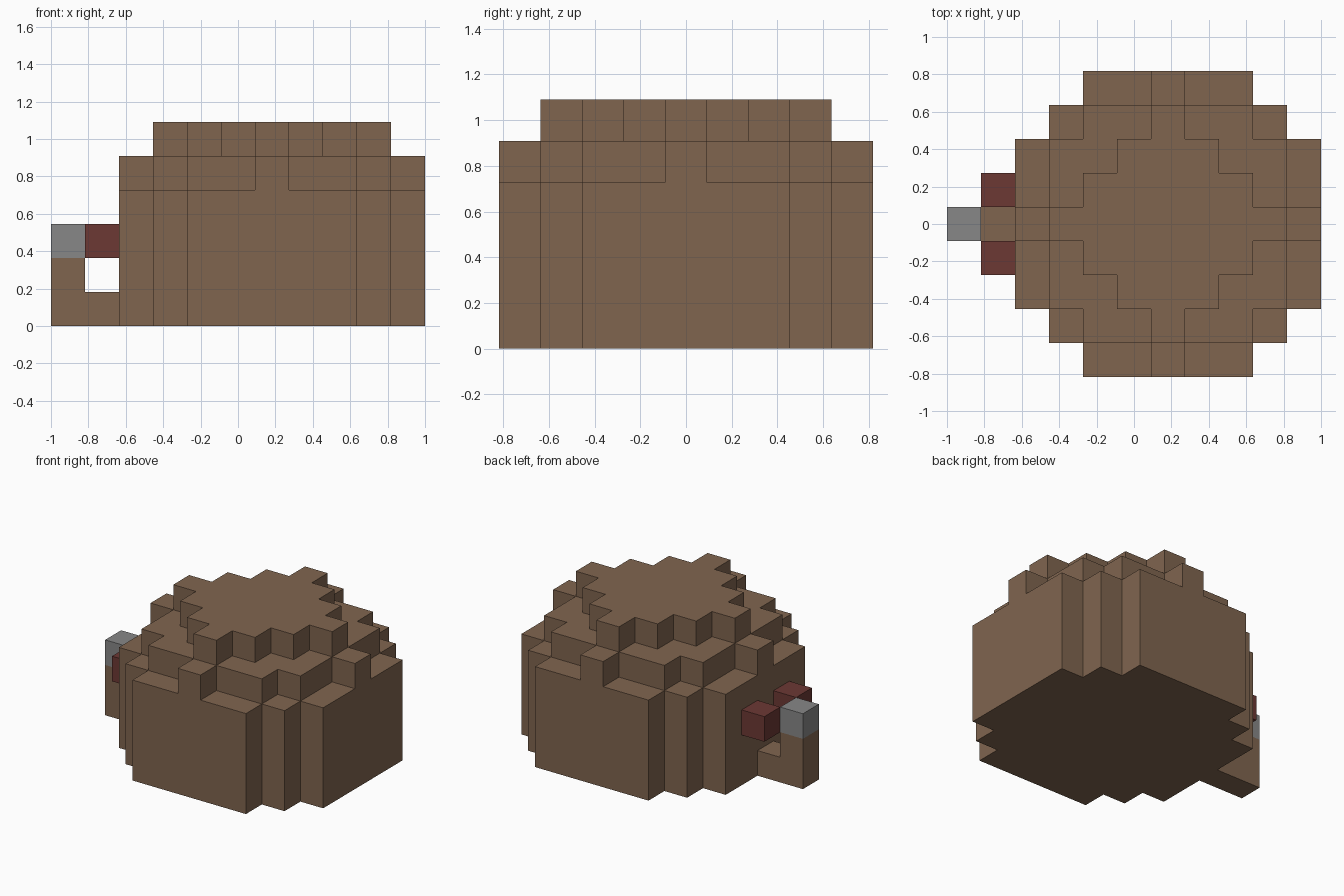
import bpy
import bmesh
import math
from mathutils import Vector

cube = bpy.data.objects.get("Cube")
if cube:
    bpy.data.objects.remove(cube, do_unlink=True)

UNIT = 2 / 11  # edge length of one block


def material(name, colour):
    mat = bpy.data.materials.new(name)
    mat.use_nodes = True
    mat.diffuse_color = (*colour, 1)
    bsdf = mat.node_tree.nodes["Principled BSDF"]
    bsdf.inputs["Base Color"].default_value = (*colour, 1)
    bsdf.inputs["Roughness"].default_value = 1
    return mat


brown = material("brown", (0.216, 0.130, 0.078))
grey = material("grey", (0.242, 0.242, 0.242))
red = material("dark red", (0.150, 0.040, 0.034))


def block_part(name, cells, mat):
    """Closed shell around a set of block cells, merged into large flat faces."""
    cells = set(cells)
    bm = bmesh.new()
    for cell in cells:
        for axis in range(3):
            for sign in (-1, 1):
                step = Vector((0, 0, 0))
                step[axis] = sign
                if tuple(int(c + s) for c, s in zip(cell, step)) in cells:
                    continue
                u, v = Vector((0, 0, 0)), Vector((0, 0, 0))
                u[(axis + 1) % 3] = 0.5
                v[(axis + 2) % 3] = 0.5 * sign
                # body centre sits one block towards +x
                mid = Vector(cell) + step / 2 + Vector((1, 0, 0.5))
                corners = (mid - u - v, mid + u - v, mid + u + v, mid - u + v)
                bm.faces.new([bm.verts.new(c * UNIT) for c in corners])
    bmesh.ops.remove_doubles(bm, verts=bm.verts, dist=UNIT / 100)
    bmesh.ops.dissolve_limit(bm, angle_limit=math.radians(1),
                             verts=bm.verts, edges=bm.edges)
    mesh = bpy.data.meshes.new(name)
    bm.to_mesh(mesh)
    bm.free()
    mesh.materials.append(mat)
    obj = bpy.data.objects.new(name, mesh)
    bpy.context.collection.objects.link(obj)
    return obj


def in_body(x, y, z):
    far, total = max(abs(x), abs(y)), abs(x) + abs(y)
    if z < 4:                                   # straight rounded wall
        return total <= 6
    if z == 4:                                  # shoulder
        return total <= 4 or (far <= 3 and total <= 5)
    return total <= 3                           # diamond top


# Stepped dome body
span = range(-4, 5)
block_part("body", [(x, y, z) for x in span for y in span for z in range(6)
                    if in_body(x, y, z)], brown)

# Bent arm on the right side, its tip and the pair of side blocks
block_part("arm", [(-5, 0, 0), (-6, 0, 0), (-6, 0, 1)], brown)
block_part("arm_tip", [(-6, 0, 2)], grey)
for side, y in (("left", 1), ("right", -1)):
    block_part("red_block_" + side, [(-5, y, 2)], red)
